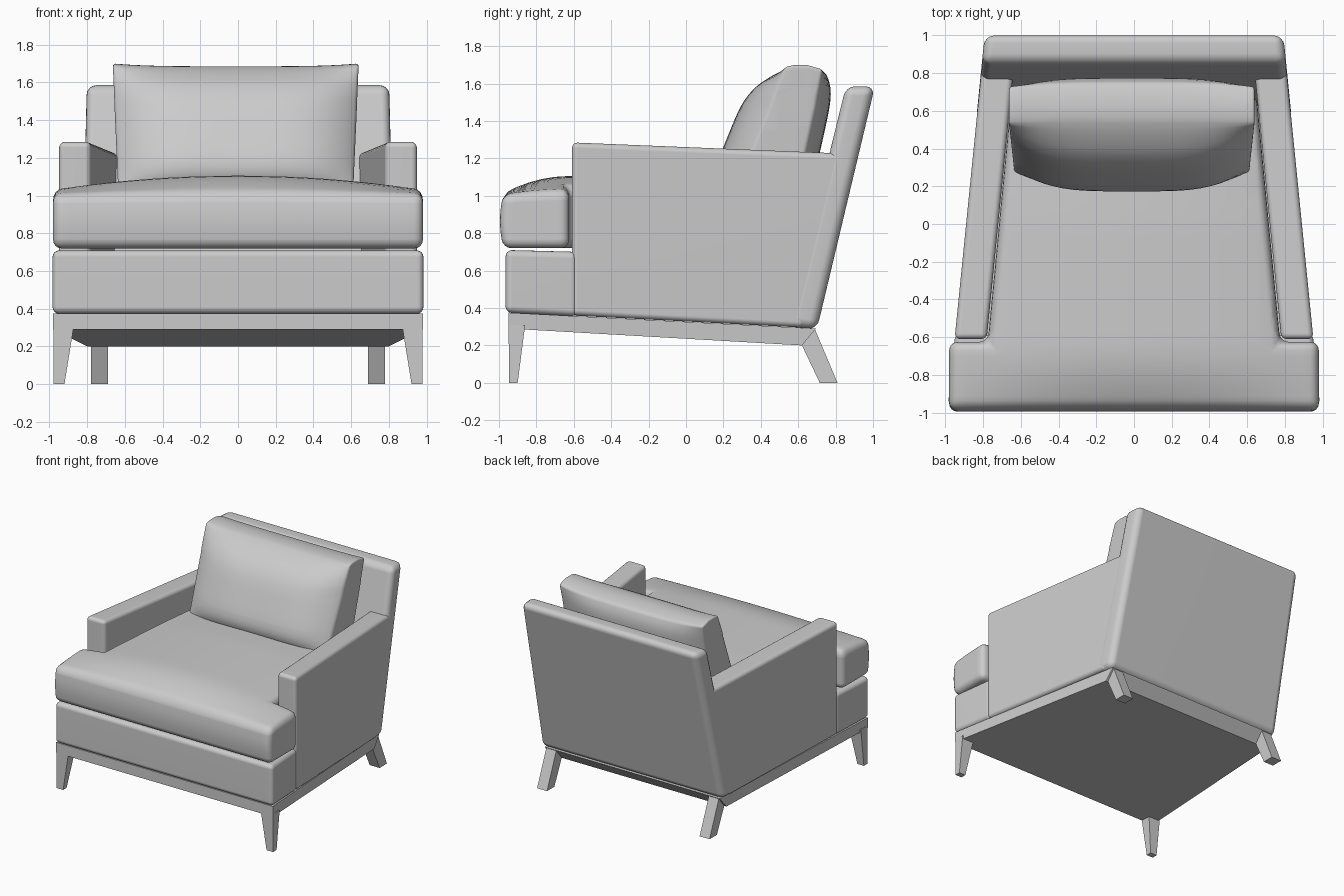
import bpy, bmesh, math
from mathutils import Vector

cube = bpy.data.objects.get("Cube")
if cube:
    bpy.data.objects.remove(cube)

fabric = bpy.data.materials.new("plain_grey")
fabric.use_nodes = True
GREY = (0.6, 0.6, 0.6, 1)
fabric.diffuse_color = GREY
fabric.node_tree.nodes["Principled BSDF"].inputs["Base Color"].default_value = GREY


def loft(name, ring_a, ring_b, bevel=0.0, cuts=(0, 0, 0), shape=None):
    """Solid between two matching rings, rounded, sliced finely, then shaped."""
    bm = bmesh.new()
    a = [bm.verts.new(p) for p in ring_a]
    b = [bm.verts.new(p) for p in ring_b]
    n = len(a)
    bm.faces.new(a)
    bm.faces.new(b[::-1])
    for i in range(n):
        j = (i + 1) % n
        bm.faces.new((a[i], b[i], b[j], a[j]))
    bmesh.ops.recalc_face_normals(bm, faces=bm.faces)
    if bevel:
        bmesh.ops.bevel(bm, geom=bm.edges[:], offset=bevel, segments=4,
                        profile=0.5, affect='EDGES', clamp_overlap=True)
    for axis, count in enumerate(cuts):
        lo = min(v.co[axis] for v in bm.verts)
        hi = max(v.co[axis] for v in bm.verts)
        normal = Vector([float(axis == k) for k in range(3)])
        for i in range(1, count):
            bmesh.ops.bisect_plane(bm, geom=bm.verts[:] + bm.edges[:] + bm.faces[:],
                                   plane_co=normal * (lo + (hi - lo) * i / count),
                                   plane_no=normal)
    if shape:
        for v in bm.verts:
            v.co = shape(v.co.copy())
        bmesh.ops.triangulate(bm, faces=[f for f in bm.faces if len(f.verts) > 4])
    bmesh.ops.recalc_face_normals(bm, faces=bm.faces)
    mesh = bpy.data.meshes.new(name)
    bm.to_mesh(mesh)
    bm.free()
    mesh.materials.append(fabric)
    obj = bpy.data.objects.new(name, mesh)
    bpy.context.collection.objects.link(obj)
    if bevel:
        bpy.ops.object.select_all(action='DESELECT')
        obj.select_set(True)
        bpy.context.view_layer.objects.active = obj
        bpy.ops.object.shade_smooth_by_angle(angle=math.radians(40))
        if not shape:
            obj.modifiers.new("even_shading", 'WEIGHTED_NORMAL').keep_sharp = True
    return obj


def prism(name, profile, x_a, x_b, **kw):
    """Side profile of (y, z) points stretched between two x functions of y."""
    return loft(name, [(x_a(y), y, z) for y, z in profile],
                [(x_b(y), y, z) for y, z in profile], **kw)


def body(y):
    # half width of the upholstery, narrowing to the back
    return 0.985 - 0.1 * (y + 0.95)


def frame(y):
    return 0.98 - 0.115 * (y + 0.95)


# Sloping wooden frame
prism("base_frame", [(-0.95, 0.29), (-0.95, 0.375), (0.695, 0.29), (0.62, 0.2)],
      lambda y: -frame(y), frame)

# Upholstered base
prism("front_rail", [(-0.965, 0.375), (-0.965, 0.71), (-0.58, 0.7), (-0.58, 0.355)],
      lambda y: -body(y), body, bevel=0.035)
prism("seat_deck", [(-0.62, 0.36), (-0.62, 0.69), (0.65, 0.66), (0.6, 0.3)],
      lambda y: 0.1 - body(y), lambda y: body(y) - 0.1)

# Raked backrest
prism("backrest", [(0.54, 0.3), (0.7, 0.285), (1.01, 1.585), (0.855, 1.585)],
      lambda y: -body(y) - 0.002, lambda y: body(y) + 0.002, bevel=0.05)

# Arms and legs on both sides
for side, s in (("left", 1), ("right", -1)):
    prism(side + "_arm", [(-0.61, 0.36), (-0.61, 1.285), (0.86, 1.225), (0.63, 0.295)],
          lambda y: s * body(y), lambda y: s * (body(y) - 0.17), bevel=0.03)

    def foot(x0, x1, y0, y1, z):
        return [(s * x0, y0, z), (s * x1, y0, z), (s * x1, y1, z), (s * x0, y1, z)]

    loft(side + "_front_leg", foot(0.92, 0.979, -0.945, -0.9, 0),
         foot(0.87, 0.979, -0.949, -0.86, 0.31))
    prism(side + "_back_leg", [(0.715, 0), (0.81, 0), (0.69, 0.285), (0.62, 0.2)],
          lambda y: s * 0.69, lambda y: s * 0.78)


# T-shaped seat cushion with a crowned top
def crown(p):
    rise = min(1, max(0, (p.y + 0.99) / 0.36))
    ease = 1 - (1 - rise) ** 2
    top = min(1, max(0, (p.z - 0.86) / 0.14))
    across = 1 - min(1, abs(p.x) / 0.98) ** 2
    back = 1 - 0.4 * max(0, p.y)
    p.z += top * ease * (0.025 + 0.075 * across) * back
    if p.y < -0.9:
        p.y -= 0.015 * math.sin(math.pi * min(1, max(0, (p.z - 0.73) / 0.27)))
    return p


half = [(0.98, -0.98), (0.98, -0.625), (0.775, -0.625), (0.65, 0.68)]
outline = half + [(-x, y) for x, y in reversed(half)]
loft("seat_cushion", [(x, y, 0.72) for x, y in outline],
     [(x, y, 1.005) for x, y in outline], bevel=0.045, cuts=(24, 24, 6), shape=crown)


# Loose back cushion, full at the front
def plump(p):
    u = min(1, abs(p.x) / 0.645)
    v = min(1, abs(p.z - 1.345) / 0.33)
    t = (p.z - 1.02) / 0.65
    front, rear = 0.26 + 0.27 * t, 0.59 + 0.14 * t
    depth = min(1, max(0, (p.y - front) / (rear - front)))
    full = (1 - u ** 4) * (1 - v ** 4)
    p.y += full * (-0.16 * (1 - depth) + 0.08 * depth)
    if p.z > 1.5:
        p.z += 0.02 * math.sin(math.pi * depth) + 0.015 * u ** 4
    p.x = p.x * (0.965 + 0.045 * max(0, t)) - 0.012
    return p


prism("back_cushion", [(0.26, 1.02), (0.53, 1.675), (0.73, 1.66), (0.59, 1.02)],
      lambda y: -0.645, lambda y: 0.645, bevel=0.015, cuts=(24, 6, 20), shape=plump)
